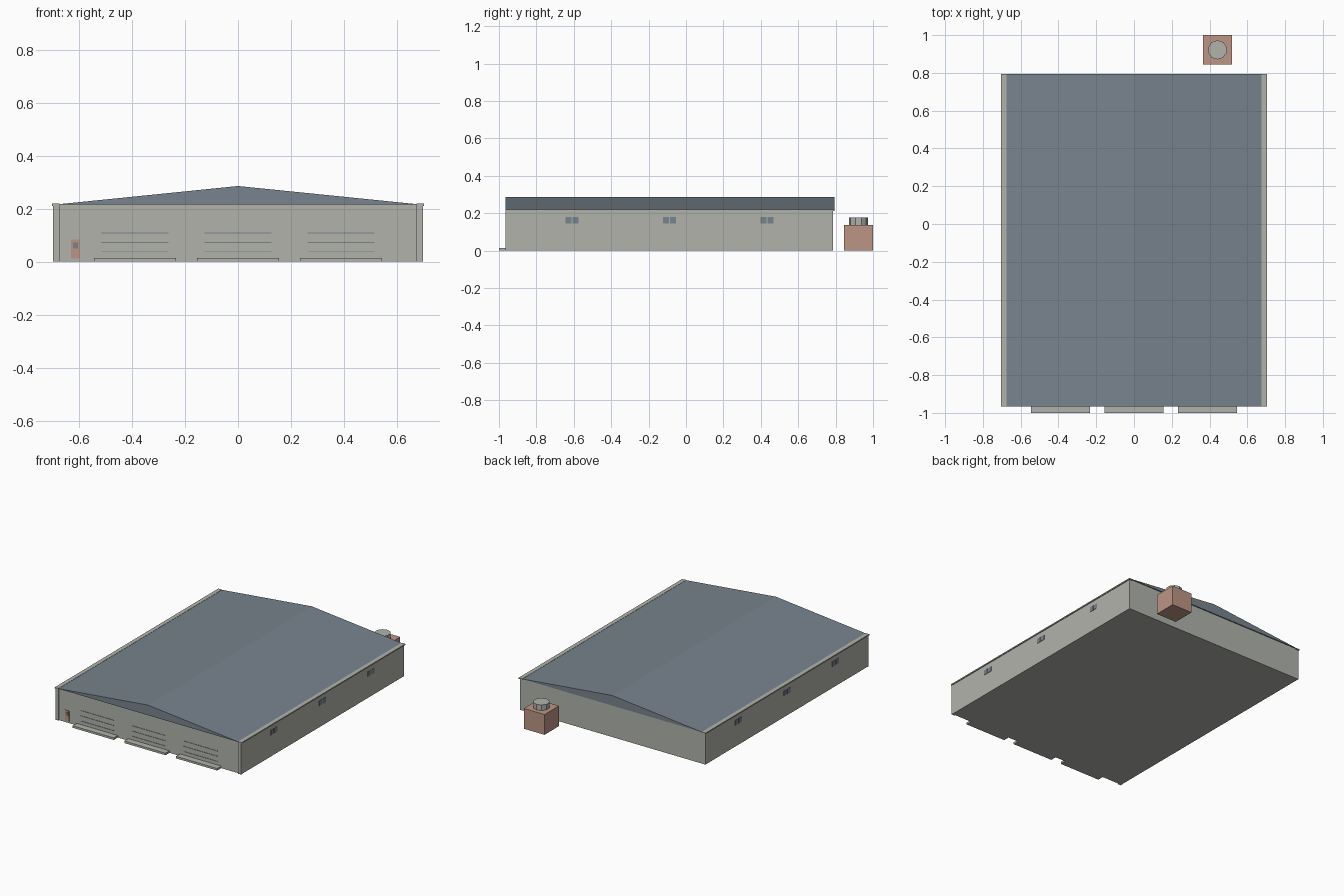
import bpy
import bmesh
from mathutils import Matrix

if "Cube" in bpy.data.objects:
    bpy.data.objects.remove(bpy.data.objects["Cube"], do_unlink=True)


def make_material(name, rgb):
    mat = bpy.data.materials.new(name)
    mat.use_nodes = True
    colour = (*rgb, 1)
    mat.diffuse_color = colour
    mat.node_tree.nodes["Principled BSDF"].inputs["Base Color"].default_value = colour
    return mat


wall_grey = make_material("wall_grey", (0.44, 0.45, 0.41))
slate_blue = make_material("slate_blue", (0.19, 0.23, 0.27))
brick_red = make_material("brick_red", (0.51, 0.30, 0.24))


def finish(name, bm, mat):
    bmesh.ops.recalc_face_normals(bm, faces=bm.faces)
    mesh = bpy.data.meshes.new(name)
    bm.to_mesh(mesh)
    bm.free()
    mesh.materials.append(mat)
    obj = bpy.data.objects.new(name, mesh)
    bpy.context.collection.objects.link(obj)
    return obj


def box(name, xs, ys, zs, mat):
    bm = bmesh.new()
    centre = [(a + b) / 2 for a, b in (xs, ys, zs)]
    size = [abs(b - a) for a, b in (xs, ys, zs)]
    bmesh.ops.create_cube(bm, size=1, matrix=Matrix.Translation(centre) @ Matrix.Diagonal((*size, 1)))
    return finish(name, bm, mat)


front, back = -0.957, 0.787
roof_front, roof_back = -0.965, 0.793
eave, ridge = 0.217, 0.286

# Main hall
box("hall_walls", (-0.697, 0.697), (front, back), (0, eave - 0.001), wall_grey)

# Solid gabled roof extruded from a triangular profile
bm = bmesh.new()
profile = [bm.verts.new((x, roof_front, z)) for x, z in ((-0.68, eave), (0.68, eave), (0, ridge))]
gable = bm.faces.new(profile)
extruded = bmesh.ops.extrude_face_region(bm, geom=[gable])["geom"]
moved = [v for v in extruded if isinstance(v, bmesh.types.BMVert)]
bmesh.ops.translate(bm, verts=moved, vec=(0, roof_back - roof_front, 0))
if len([f for f in bm.faces if len(f.verts) == 3]) < 2:
    bm.faces.new(profile)
finish("gable_roof", bm, slate_blue)

# Eave gutters, front corner posts and paired side windows
for side, sign in (("left", 1), ("right", -1)):
    box(side + "_gutter", (sign * 0.675, sign * 0.703), (roof_front, roof_back),
        (eave - 0.006, eave + 0.002), wall_grey)
    box(side + "_corner_post", (sign * 0.675, sign * 0.699), (roof_front + 0.001, front + 0.01),
        (0, eave - 0.002), wall_grey)
    for i, y in enumerate((-0.61, -0.088, 0.433)):
        for j, offset in enumerate((-0.019, 0.019)):
            box(f"{side}_window_{i}_{j}", (sign * 0.695, sign * 0.699),
                (y + offset - 0.016, y + offset + 0.016), (0.145, 0.179), slate_blue)

# Loading bays: low ramp and thin door seams
for i, x in enumerate((-0.389, 0, 0.389)):
    box(f"bay_ramp_{i}", (x - 0.155, x + 0.155), (-1, front + 0.005), (0, 0.014), wall_grey)
    for j, z in enumerate((0.038, 0.073, 0.109)):
        box(f"bay_door_seam_{i}_{j}", (x - 0.126, x + 0.126), (front - 0.002, front + 0.002),
            (z - 0.0015, z + 0.0015), slate_blue)

# Staff door with a small window
box("staff_door", (-0.63, -0.597), (front - 0.003, front + 0.002), (0.012, 0.084), brick_red)
box("staff_door_window", (-0.623, -0.604), (front - 0.005, front), (0.05, 0.072), slate_blue)

# Detached plant unit behind the hall with a round vent
box("plant_unit", (0.364, 0.52), (0.845, 1), (0, 0.138), brick_red)
bm = bmesh.new()
bmesh.ops.create_cone(bm, cap_ends=True, segments=10, radius1=0.051, radius2=0.051,
                      depth=0.04, matrix=Matrix.Translation((0.442, 0.922, 0.156)))
finish("plant_vent", bm, wall_grey)
